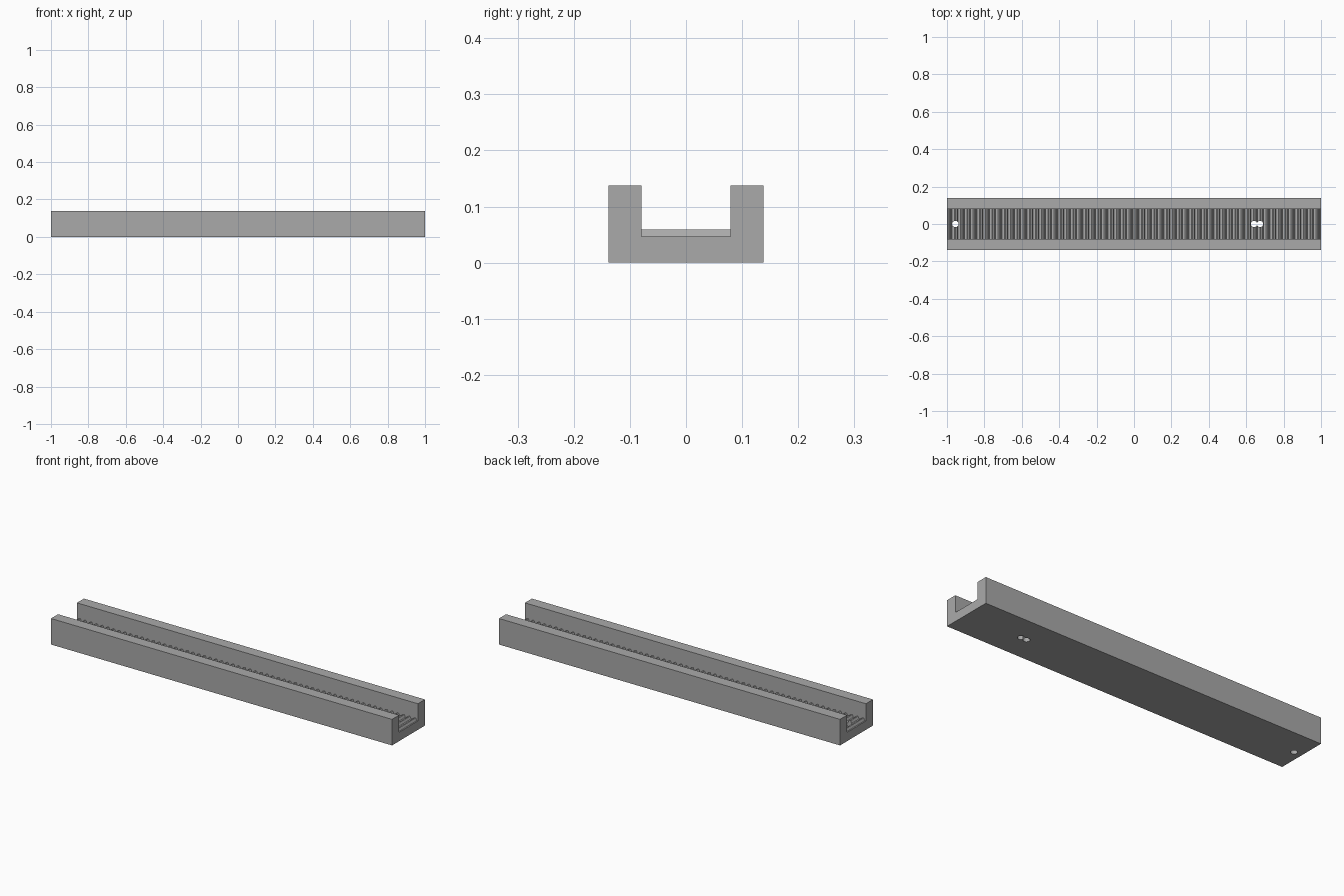
import bpy
import bmesh

if "Cube" in bpy.data.objects:
    bpy.data.objects.remove(bpy.data.objects["Cube"], do_unlink=True)

LENGTH, WIDTH, HEIGHT = 2.0, 0.276, 0.138
SLOT, VALLEY, CREST = 0.158, 0.047, 0.059
TEETH = 60
PITCH = LENGTH / TEETH

grey = bpy.data.materials.new("mid_grey")
grey.use_nodes = True
colour = (0.4, 0.4, 0.4, 1)
grey.diffuse_color = colour
grey.node_tree.nodes["Principled BSDF"].inputs["Base Color"].default_value = colour


def prism(name, profile, width):
    """Extrude an x-z outline across y."""
    bm = bmesh.new()
    face = bm.faces.new([bm.verts.new((x, -width / 2, z)) for x, z in profile])
    side = bmesh.ops.extrude_face_region(bm, geom=[face])["geom"]
    moved = [v for v in side if isinstance(v, bmesh.types.BMVert)]
    bmesh.ops.translate(bm, verts=moved, vec=(0, width, 0))
    bmesh.ops.recalc_face_normals(bm, faces=bm.faces)
    mesh = bpy.data.meshes.new(name)
    bm.to_mesh(mesh)
    bm.free()
    mesh.materials.append(grey)
    obj = bpy.data.objects.new(name, mesh)
    bpy.context.collection.objects.link(obj)
    return obj


def cut(target, cutter):
    mod = target.modifiers.new(cutter.name, "BOOLEAN")
    mod.operation = "DIFFERENCE"
    mod.solver = "EXACT"
    mod.object = cutter
    cutter.hide_render = True
    cutter.hide_set(True)


# Solid rail block
half = LENGTH / 2
rail = prism("toothed_rail", [(-half, 0), (half, 0), (half, HEIGHT), (-half, HEIGHT)], WIDTH)

# Slot whose underside leaves a row of rack teeth
outline = [(-half - 0.1, VALLEY)]
for i in range(TEETH):
    x = -half + i * PITCH
    outline += [(x + PITCH * f, z) for f, z in
                ((0.2, VALLEY), (0.4, CREST), (0.6, CREST), (0.8, VALLEY))]
outline += [(half + 0.1, VALLEY), (half + 0.1, 0.3), (-half - 0.1, 0.3)]
cut(rail, prism("slot_cutter", outline, SLOT))

# Screw holes through the floor
for i, x in enumerate((-0.955, 0.642, 0.674)):
    bpy.ops.mesh.primitive_cylinder_add(vertices=24, radius=0.017, depth=0.3, location=(x, 0, 0.05))
    hole = bpy.context.object
    hole.name = f"hole_cutter_{i + 1}"
    hole.data.materials.append(grey)
    cut(rail, hole)

# Bake the cuts, then drop the cutters
bpy.context.view_layer.update()
baked = bpy.data.meshes.new_from_object(rail.evaluated_get(bpy.context.evaluated_depsgraph_get()))
cutters = [m.object for m in rail.modifiers]
rail.modifiers.clear()
rail.data = baked
for c in cutters:
    bpy.data.objects.remove(c, do_unlink=True)
